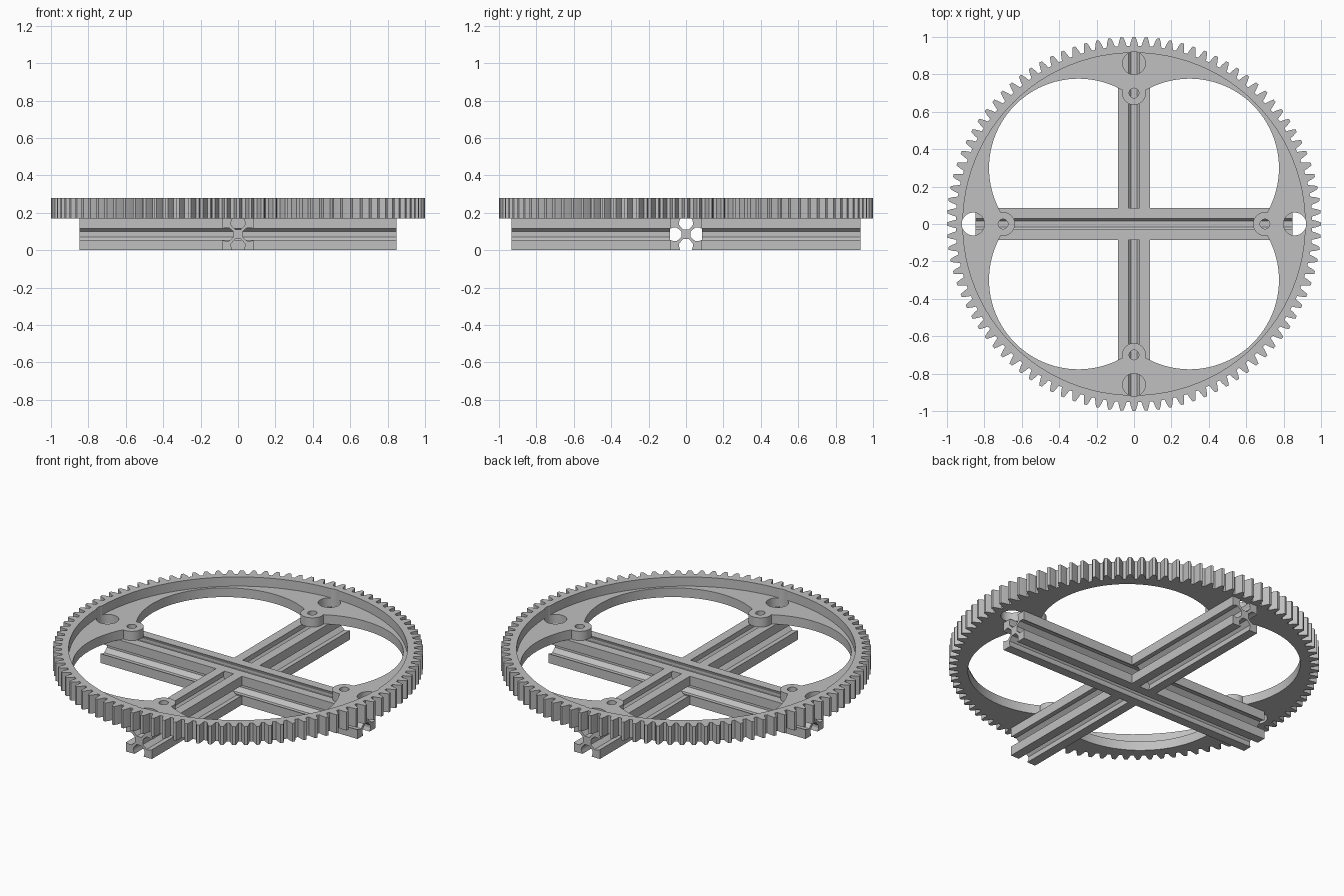
import bpy, bmesh
from math import sin, cos, pi, tau

if "Cube" in bpy.data.objects:
    bpy.data.objects.remove(bpy.data.objects["Cube"])

grey = bpy.data.materials.new("plain grey")
grey.use_nodes = True
colour = (0.53, 0.53, 0.53, 1)
grey.diffuse_color = colour
grey.node_tree.nodes["Principled BSDF"].inputs["Base Color"].default_value = colour

BAR = 0.17            # bar height and width
GEAR_TOP = 0.28
PLATE_TOP = 0.225
TEETH = 96


def prism(name, outline, low, high, place=lambda a, b, h: (a, b, h)):
    """Extrude a closed 2D outline between two levels."""
    bm = bmesh.new()
    base = bm.faces.new([bm.verts.new(place(a, b, low)) for a, b in outline])
    top = bmesh.ops.extrude_face_region(bm, geom=[base])["geom"]
    for v in top:
        if isinstance(v, bmesh.types.BMVert):
            a, b = outline[0]
            p, q = place(a, b, low), place(a, b, high)
            v.co += type(v.co)([j - i for i, j in zip(p, q)])
    bmesh.ops.recalc_face_normals(bm, faces=bm.faces[:])
    mesh = bpy.data.meshes.new(name)
    bm.to_mesh(mesh)
    bm.free()
    mesh.materials.append(grey)
    ob = bpy.data.objects.new(name, mesh)
    bpy.context.collection.objects.link(ob)
    return ob


def disc(name, x, y, r, low, high, sides):
    ring = [(x + r * cos(tau * i / sides), y + r * sin(tau * i / sides)) for i in range(sides)]
    return prism(name, ring, low, high)


def combine(target, tool, operation):
    """Apply a boolean and discard the tool."""
    mod = target.modifiers.new("bool", "BOOLEAN")
    mod.operation, mod.solver, mod.object = operation, "EXACT", tool
    graph = bpy.context.evaluated_depsgraph_get()
    mesh = bpy.data.meshes.new_from_object(target.evaluated_get(graph))
    target.modifiers.clear()
    target.data = mesh
    bpy.data.objects.remove(tool)


# Toothed ring
tooth = [(-0.36, 0.953), (-0.25, 0.978), (-0.12, 1.0), (0.12, 1.0), (0.25, 0.978), (0.36, 0.953)]
outline = [(r * cos(tau * (i + t) / TEETH), r * sin(tau * (i + t) / TEETH))
           for i in range(TEETH) for t, r in tooth]
gear = prism("gear_ring", outline, BAR, GEAR_TOP)

# Recess inside the rim, then four overlapping round windows
combine(gear, disc("recess", 0, 0, 0.915, PLATE_TOP, 0.4, 128), "DIFFERENCE")
for sx in (-1, 1):
    for sy in (-1, 1):
        combine(gear, disc("window", 0.297 * sx, 0.299 * sy, 0.478, 0.1, 0.4, 96), "DIFFERENCE")

# Screw bosses and holes on the four arms
for k in range(4):
    dx, dy = round(cos(k * pi / 2)), round(sin(k * pi / 2))
    combine(gear, disc("boss", 0.7 * dx, 0.7 * dy, 0.064, BAR, PLATE_TOP, 40), "UNION")
    combine(gear, disc("screw_hole", 0.7 * dx, 0.7 * dy, 0.026, 0.1, 0.4, 24), "DIFFERENCE")
    combine(gear, disc("large_hole", 0.86 * dx, 0.86 * dy, 0.061, 0.1, 0.4, 40), "DIFFERENCE")

# Slotted bar section: one side's slot and corner, turned four times
half = BAR / 2
side = [(half, -half), (half, -0.03), (0.066, -0.037), (0.05, -0.037), (0.025, -0.015),
        (0.025, 0.015), (0.05, 0.037), (0.066, 0.037), (half, 0.03)]
section = []
for k in range(4):
    c, s = round(cos(k * pi / 2)), round(sin(k * pi / 2))
    section += [(a * c - b * s, a * s + b * c + half) for a, b in side]

# One long bar with two shorter bars butted against it
prism("cross_bar", section, -0.847, 0.847, lambda a, b, h: (h, a, b))
for name, sign in (("front_bar", -1), ("back_bar", 1)):
    prism(name, section, sign * half, sign * 0.932, lambda a, b, h: (a, h, b))

# Smooth round walls with crisp edges
bpy.ops.object.select_all(action="DESELECT")
gear.select_set(True)
bpy.context.view_layer.objects.active = gear
bpy.ops.object.shade_smooth_by_angle(angle=pi / 9)
